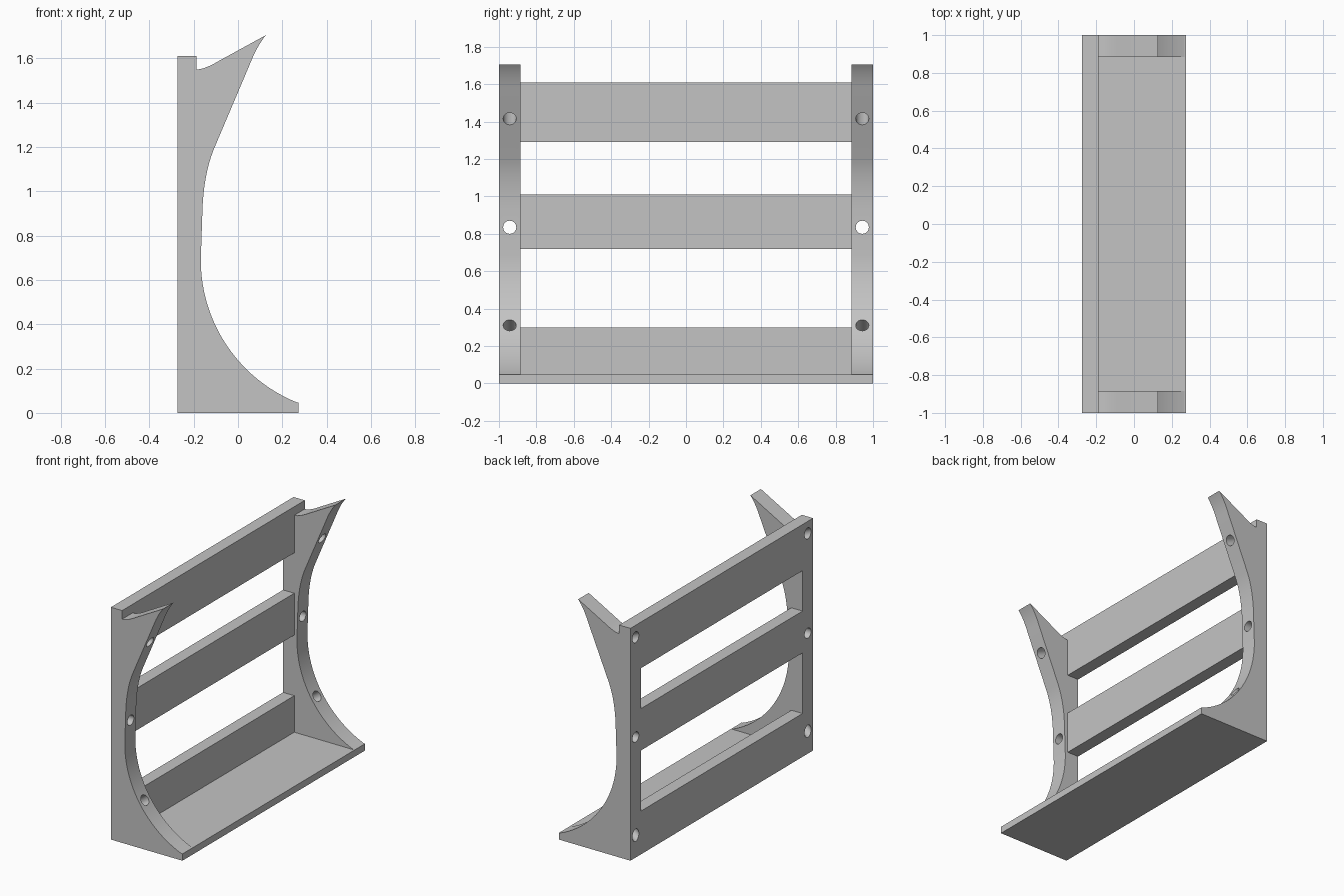
import bpy, bmesh, math
from mathutils import Vector

if "Cube" in bpy.data.objects:
    bpy.data.objects.remove(bpy.data.objects["Cube"], do_unlink=True)

GREY = (0.55, 0.55, 0.55, 1)
grey = bpy.data.materials.new("plain grey")
grey.use_nodes = True
grey.diffuse_color = GREY
grey.node_tree.nodes["Principled BSDF"].inputs["Base Color"].default_value = GREY

BACK, FRONT = -0.274, 0.274
SLAT_FRONT = -0.188
INNER, OUTER = 0.885, 1.0
BASE_TOP = 0.047
HEIGHT = 1.61


def finish(bm, name):
    bmesh.ops.recalc_face_normals(bm, faces=bm.faces)
    mesh = bpy.data.meshes.new(name)
    bm.to_mesh(mesh)
    bm.free()
    mesh.materials.append(grey)
    obj = bpy.data.objects.new(name, mesh)
    bpy.context.collection.objects.link(obj)
    return obj


def box(name, low, high):
    low, high = Vector(low), Vector(high)
    bm = bmesh.new()
    bmesh.ops.create_cube(bm, size=1)
    bmesh.ops.scale(bm, vec=high - low, verts=bm.verts)
    bmesh.ops.translate(bm, vec=(low + high) / 2, verts=bm.verts)
    return finish(bm, name)


def bend(a, b, c, steps=10):
    """Smooth bend from a to c, pulled towards b."""
    a, b, c = Vector(a), Vector(b), Vector(c)
    return [a.lerp(b, i / steps).lerp(b.lerp(c, i / steps), i / steps)
            for i in range(steps + 1)]


def arc(centre, radius, start, end, steps=24):
    return [Vector((centre[0] + radius * math.cos(t), centre[1] + radius * math.sin(t)))
            for t in (start + (end - start) * i / steps for i in range(steps + 1))]


# Side panel outline in x and z, from the back around the notch, tip and hollow
RADIUS = 0.693
CENTRE = (0.525, 0.69)
sweep = math.asin((CENTRE[1] - BASE_TOP) / RADIUS)
outline = [Vector((BACK, BASE_TOP)), Vector((BACK, HEIGHT)), Vector((SLAT_FRONT, HEIGHT))]
outline += bend((SLAT_FRONT, 1.55), (-0.15, 1.55), (-0.08, 1.592))
outline += bend((0.126, 1.705), (0.085, 1.655), (0.052, 1.57))
outline += bend((-0.105, 1.20), (-0.152, 1.09), (-0.16, 0.93))
outline += arc(CENTRE, RADIUS, math.pi, math.pi + sweep)

# Screw holes: front and back points in x and z, square to the hollow
HOLES = [((-0.014, 1.415), (BACK, 1.527)),
         ((-0.163, 0.835), (BACK, 0.835)),
         ((-0.055, 0.31), (BACK, 0.155))]


def hole_cutter(name, y):
    bm = bmesh.new()
    for front, back in HOLES:
        a, b = Vector((front[0], y, front[1])), Vector((back[0], y, back[1]))
        axis = (a - b).normalized()
        matrix = axis.to_track_quat('Z', 'Y').to_matrix().to_4x4()
        matrix.translation = (a + b) / 2
        bmesh.ops.create_cone(bm, cap_ends=True, segments=32, radius1=0.035,
                              radius2=0.035, depth=(a - b).length + 0.16, matrix=matrix)
    cutter = finish(bm, name)
    cutter.hide_render = True
    return cutter


def side_panel(name, y):
    bm = bmesh.new()
    face = bm.faces.new([bm.verts.new((p.x, y, p.y)) for p in outline])
    grown = bmesh.ops.extrude_face_region(bm, geom=[face])["geom"]
    bmesh.ops.translate(bm, vec=(0, OUTER - INNER, 0),
                        verts=[v for v in grown if isinstance(v, bmesh.types.BMVert)])
    panel = finish(bm, name)
    cutter = hole_cutter(name + "_hole_cutter", y + (OUTER - INNER) / 2)
    cut = panel.modifiers.new("screw holes", 'BOOLEAN')
    cut.operation, cut.solver, cut.object = 'DIFFERENCE', 'EXACT', cutter
    bpy.ops.object.select_all(action='DESELECT')
    panel.select_set(True)
    bpy.context.view_layer.objects.active = panel
    bpy.ops.object.modifier_apply(modifier=cut.name)
    bpy.data.objects.remove(cutter, do_unlink=True)
    bpy.ops.object.shade_smooth_by_angle(angle=math.radians(25))


side_panel("front_side_panel", -OUTER)
side_panel("back_side_panel", INNER)

# Base shelf and the three cross slats
box("base_shelf", (BACK, -OUTER, 0), (FRONT, OUTER, BASE_TOP))
for name, bottom, top in (("lower_slat", BASE_TOP, 0.30),
                          ("middle_slat", 0.72, 1.01),
                          ("upper_slat", 1.29, HEIGHT)):
    box(name, (BACK, -INNER, bottom), (SLAT_FRONT, INNER, top))
